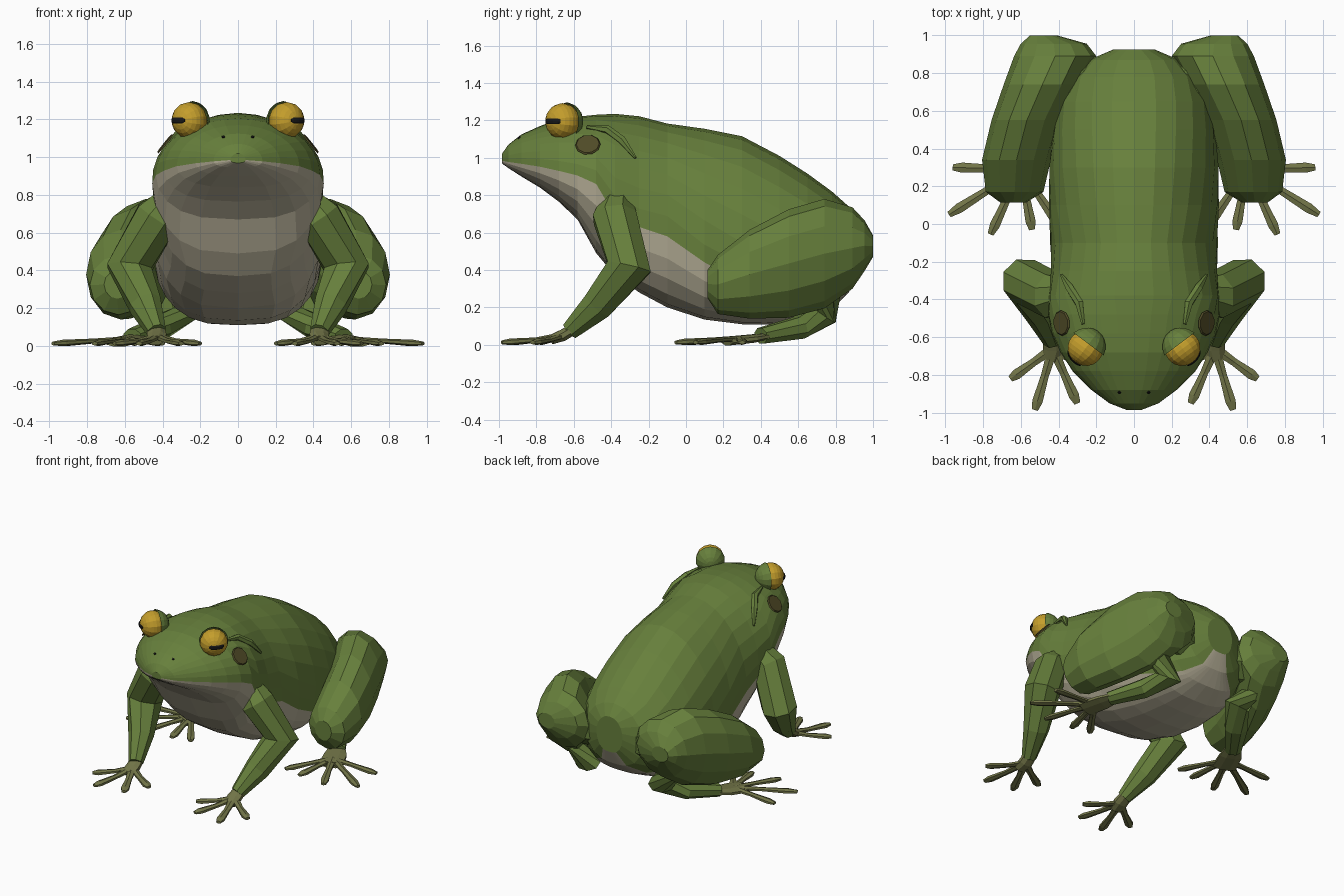
import bpy, bmesh
from math import sin, cos, pi, asin
from mathutils import Vector

cube = bpy.data.objects.get("Cube")
if cube:
    bpy.data.objects.remove(cube, do_unlink=True)


def material(name, rgb):
    m = bpy.data.materials.new(name)
    m.use_nodes = True
    m.diffuse_color = (*rgb, 1)
    m.node_tree.nodes["Principled BSDF"].inputs["Base Color"].default_value = (*rgb, 1)
    m.node_tree.nodes["Principled BSDF"].inputs["Roughness"].default_value = 0.8
    return m


GREEN = material("skin green", (0.135, 0.215, 0.045))
PALE = material("belly cream", (0.48, 0.44, 0.32))
OLIVE = material("toe olive", (0.17, 0.18, 0.065))
AMBER = material("eye amber", (0.55, 0.34, 0.025))
BROWN = material("eardrum brown", (0.08, 0.07, 0.02))
BLACK = material("pupil black", (0.008, 0.008, 0.008))


def finish(bm, name, mats, mirror=True):
    bmesh.ops.recalc_face_normals(bm, faces=bm.faces)
    mesh = bpy.data.meshes.new(name)
    bm.to_mesh(mesh)
    bm.free()
    for m in mats:
        mesh.materials.append(m)
    ob = bpy.data.objects.new(name, mesh)
    bpy.context.collection.objects.link(ob)
    if mirror:
        ob.modifiers.new("Mirror", 'MIRROR').use_mirror_merge = False
    return ob


def loft(name, rings, mats, rule=lambda j: 0, mirror=True):
    """Skin a list of equal rings and cap both ends."""
    bm = bmesh.new()
    rows = [[bm.verts.new(p) for p in ring] for ring in rings]
    n = len(rows[0])
    for a, b in zip(rows, rows[1:]):
        for j in range(n):
            k = (j + 1) % n
            bm.faces.new((a[j], a[k], b[k], b[j])).material_index = rule(j)
    bm.faces.new(rows[0])
    bm.faces.new(rows[-1])
    return finish(bm, name, mats, mirror)


def tube(name, points, radii, mat, sides=8, flat=1.0, ref=(0, 0, 1)):
    """Tapered limb along a path; flat scales it along the ref direction."""
    pts = [Vector(p) for p in points]
    rings = []
    for i, (p, r) in enumerate(zip(pts, radii)):
        t = Vector()
        if i > 0:
            t += (p - pts[i - 1]).normalized()
        if i < len(pts) - 1:
            t += (pts[i + 1] - p).normalized()
        t.normalize()
        u = Vector(ref).cross(t).normalized()
        v = t.cross(u)
        angles = [2 * pi * (j + 0.5) / sides for j in range(sides)]
        rings.append([p + u * r * cos(a) + v * r * flat * sin(a) for a in angles])
    return loft(name, rings, [mat])


# Body and head: y, top, widest height, bottom, half width, colour line
SECTIONS = [
    (-0.985, 1.02, 0.985, 0.97, 0.04, 0.985),
    (-0.95, 1.07, 0.978, 0.945, 0.13, 0.978),
    (-0.88, 1.125, 0.968, 0.90, 0.225, 0.968),
    (-0.78, 1.17, 0.952, 0.84, 0.325, 0.952),
    (-0.68, 1.205, 0.93, 0.765, 0.39, 0.93),
    (-0.58, 1.22, 0.905, 0.67, 0.435, 0.905),
    (-0.48, 1.23, 0.88, 0.49, 0.455, 0.86),
    (-0.38, 1.235, 0.83, 0.37, 0.45, 0.69),
    (-0.25, 1.222, 0.72, 0.28, 0.44, 0.63),
    (-0.10, 1.183, 0.60, 0.20, 0.445, 0.58),
    (0.10, 1.155, 0.55, 0.135, 0.45, 0.44),
    (0.30, 1.115, 0.50, 0.11, 0.45, 0.34),
    (0.50, 1.01, 0.48, 0.11, 0.43, 0.27),
    (0.65, 0.915, 0.47, 0.13, 0.40, 0.23),
    (0.78, 0.82, 0.48, 0.19, 0.34, 0.23),
    (0.87, 0.74, 0.50, 0.28, 0.24, 0.29),
    (0.925, 0.66, 0.53, 0.39, 0.11, 0.40),
]
UPPER, LOWER = 8, 5


def body_ring(y, top, side, bottom, w, line):
    rise = (line - side) / ((top - side) if line > side else (side - bottom))
    mid = asin(max(-1, min(1, rise)))
    angles = [pi / 2 + (mid - pi / 2) * i / UPPER for i in range(UPPER)]
    angles += [mid + (-pi / 2 - mid) * i / LOWER for i in range(LOWER + 1)]
    half = []
    for a in angles:
        c, s = max(0, cos(a)), sin(a)
        if s < 0:
            half.append((w * c ** 0.68, y, side + (side - bottom) * s))
        else:
            half.append((w * c, y, side + (top - side) * s))
    return half + [(-x, yy, z) for x, yy, z in half[-2:0:-1]]


loft("body", [body_ring(*s) for s in SECTIONS], [GREEN, PALE],
     lambda j: int(UPPER <= j < UPPER + 2 * LOWER), mirror=False)

# Folded hind legs: y, inner x, outer x, bottom, top
THIGH = [
    (0.115, 0.57, 0.71, 0.25, 0.40),
    (0.17, 0.48, 0.785, 0.165, 0.48),
    (0.34, 0.44, 0.805, 0.14, 0.615),
    (0.55, 0.38, 0.755, 0.145, 0.725),
    (0.74, 0.28, 0.69, 0.195, 0.78),
    (0.89, 0.20, 0.635, 0.30, 0.735),
    (0.955, 0.25, 0.60, 0.395, 0.665),
    (1.0, 0.41, 0.55, 0.47, 0.585),
]
loft("hind_thigh", [[((a + b) / 2 + (b - a) / 2 * cos(t), y, (c + d) / 2 + (d - c) / 2 * sin(t))
                     for t in [2 * pi * j / 12 for j in range(12)]]
                    for y, a, b, c, d in THIGH], [GREEN])
tube("hip", [(0.10, 0.70, 0.46), (0.24, 0.74, 0.48), (0.42, 0.78, 0.50)], [0.15, 0.165, 0.17], GREEN)
tube("hind_ankle", [(0.43, 0.75, 0.30), (0.31, 0.74, 0.16), (0.42, 0.60, 0.09), (0.56, 0.40, 0.048)],
     [0.085, 0.1, 0.085, 0.06], GREEN, flat=0.75)
tube("hind_sole", [(0.53, 0.45, 0.05), (0.58, 0.35, 0.033), (0.63, 0.22, 0.02)],
     [0.055, 0.085, 0.09], OLIVE, flat=0.28)

# Front legs
tube("front_leg", [(0.35, -0.37, 0.775), (0.43, -0.38, 0.68), (0.575, -0.305, 0.415),
                   (0.49, -0.47, 0.215), (0.43, -0.62, 0.075)],
     [0.085, 0.125, 0.128, 0.09, 0.052], GREEN, ref=(1, 0, 0))
tube("front_palm", [(0.435, -0.59, 0.09), (0.43, -0.66, 0.05), (0.44, -0.72, 0.028)],
     [0.05, 0.056, 0.045], OLIVE, flat=0.6)


# Toes fan out from a shared base and swell at the tip
def toes(name, base, tips, size):
    base = Vector(base)
    for i, (x, y) in enumerate(tips):
        tip = Vector((x, y, 0.013))
        path = [base.lerp(tip, f) for f in (0, 0.45, 0.86, 1)]
        path[1].z = 0.026
        path[2].z = 0.016
        tube(f"{name}_{i + 1}", path, [size * k for k in (1, 0.75, 1, 0.6)], OLIVE, 6, 0.55)


toes("front_toe", (0.43, -0.66, 0.05), [(0.20, -0.79), (0.30, -0.95), (0.525, -0.985), (0.655, -0.82)], 0.032)
toes("hind_toe", (0.60, 0.29, 0.033), [(0.96, 0.30), (0.98, 0.05), (0.76, -0.055),
                                       (0.54, -0.03), (0.40, 0.0)], 0.031)

# Eyes with a shallow lid wrapped behind each
EYE = Vector((0.258, -0.66, 1.195))
GAZE = Vector((0.6, -0.8, 0.0)).normalized()


def ball(name, radius, depth, mat, keep):
    bm = bmesh.new()
    bmesh.ops.create_uvsphere(bm, u_segments=14, v_segments=12, radius=radius)
    turn = GAZE.to_track_quat('Z', 'Y')
    for v in bm.verts:
        v.co.z *= depth
        v.co = turn @ v.co
    drop = [f for f in bm.faces if f.calc_center_median().dot(GAZE) > keep * radius]
    bmesh.ops.delete(bm, geom=drop, context='FACES')
    bmesh.ops.translate(bm, verts=bm.verts, vec=EYE)
    finish(bm, name, [mat])


ball("eyeball", 0.097, 0.93, AMBER, 2)
ball("eyelid", 0.106, 1.08, GREEN, -0.2)
arc = [-0.71 + 0.15 * k for k in range(-4, 5)]
tube("pupil", [EYE + Vector((cos(a), sin(a), 0)) * 0.093 for a in arc],
     [0.003] + [0.006] * 7 + [0.003], BLACK, 6, 2.6)


# Round plates set on the head
def plate(name, centre, normal, radius, mat, sides):
    n = Vector(normal).normalized()
    c = Vector(centre)
    tube(name, [c - n * 0.004, c + n * 0.004], [radius, radius * 0.9], mat, sides, ref=(0, 1, 0))


plate("eardrum", (0.386, -0.525, 1.072), (0.77, -0.06, 0.62), 0.068, BROWN, 10)
plate("nostril", (0.078, -0.893, 1.108), (0.2, -0.6, 0.75), 0.009, BLACK, 6)

# Skin fold behind the eardrum
tube("ear_fold", [(0.27, -0.53, 1.165), (0.29, -0.42, 1.15), (0.34, -0.34, 1.092), (0.385, -0.27, 1.0)],
     [0.01, 0.024, 0.024, 0.008], GREEN, 6)
